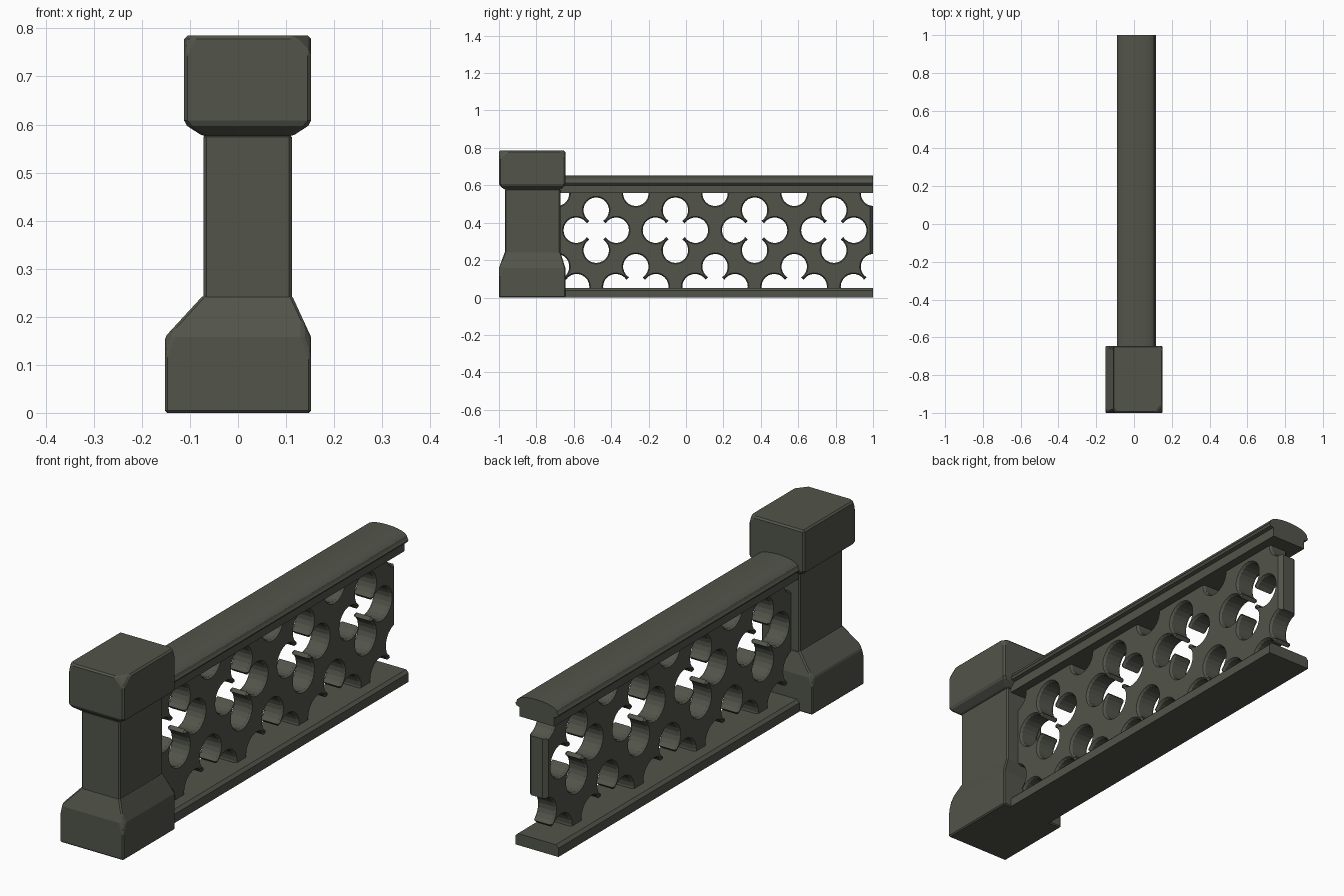
import bpy, bmesh, math
from mathutils import Vector

if "Cube" in bpy.data.objects:
    bpy.data.objects.remove(bpy.data.objects["Cube"])

stone = bpy.data.materials.new("dark olive stone")
stone.diffuse_color = (0.085, 0.09, 0.07, 1)
stone.use_nodes = True
stone.node_tree.nodes["Principled BSDF"].inputs["Base Color"].default_value = stone.diffuse_color


def finish(bm, name, bevel=0.0, smooth=False):
    bmesh.ops.recalc_face_normals(bm, faces=bm.faces)
    me = bpy.data.meshes.new(name)
    bm.to_mesh(me)
    bm.free()
    ob = bpy.data.objects.new(name, me)
    bpy.context.collection.objects.link(ob)
    me.materials.append(stone)
    if bevel:
        m = ob.modifiers.new("worn edges", 'BEVEL')
        m.width, m.segments, m.limit_method = bevel, 1, 'ANGLE'
        m.angle_limit = math.radians(25)
    if smooth:
        bpy.ops.object.select_all(action='DESELECT')
        ob.select_set(True)
        bpy.context.view_layer.objects.active = ob
        bpy.ops.object.shade_smooth_by_angle(angle=math.radians(30))
    return ob


def loft(bm, rings):
    """Skin a list of equal-length point rings and cap both ends."""
    vs = [[bm.verts.new(p) for p in r] for r in rings]
    n = len(vs[0])
    for a, b in zip(vs, vs[1:]):
        for i in range(n):
            bm.faces.new((a[i], a[(i + 1) % n], b[(i + 1) % n], b[i]))
    bm.faces.new(vs[0][::-1])
    bm.faces.new(vs[-1])


def rect_block(name, levels, bevel, chips=()):
    """Stack of rectangles (z, x0, x1, y0, y1), with planar chips knocked off."""
    bm = bmesh.new()
    loft(bm, [[(x0, y0, z), (x1, y0, z), (x1, y1, z), (x0, y1, z)]
              for z, x0, x1, y0, y1 in levels])
    for co, no in chips:
        geom = bm.verts[:] + bm.edges[:] + bm.faces[:]
        cut = bmesh.ops.bisect_plane(bm, geom=geom, plane_co=co, plane_no=Vector(no).normalized(),
                                     clear_outer=True)["geom_cut"]
        bmesh.ops.contextual_create(bm, geom=[e for e in cut if isinstance(e, bmesh.types.BMEdge)])
    return finish(bm, name, bevel)


# Post: base with sloped shoulders, off-centre shaft, flared cap
rect_block("post_base", [(0, -.152, .152, -1, -.645),
                         (.158, -.152, .152, -1, -.645),
                         (.245, -.072, .112, -.968, -.672)], .005,
           [((.145, -.993, .15), (1, -1, .35)), ((-.145, -.993, .15), (-1, -1, .4)),
            ((-.146, -.65, .15), (-1, 1, .4))])
rect_block("post_shaft", [(.235, -.072, .112, -.968, -.672),
                          (.58, -.072, .112, -.968, -.672)], .006)
rect_block("post_cap", [(.575, -.072, .112, -.968, -.672),
                        (.601, -.112, .152, -1, -.645),
                        (.785, -.112, .152, -1, -.645)], .007,
           [((.135, -.985, .775), (1, -.8, 1)), ((-.104, -.99, .78), (-1, -1, .5)),
            ((.143, -.655, .78), (1, 1, .7))])

# Hand rail: domed top over a narrower moulding
CX = 0.0125
profile = [(-.082, .558), (.082, .558), (.082, .598), (.097, .602), (.103, .612)]
for i in range(13):
    a = math.pi * i / 12
    profile.append((.098 * math.cos(a), .617 + .035 * math.sin(a) ** .8 if 0 < i < 12 else .617))
profile += [(-.103, .612), (-.097, .602), (-.082, .598)]
bm = bmesh.new()
loft(bm, [[(CX + x, y, z) for x, z in profile] for y in (-.67, 1)])
finish(bm, "hand_rail", smooth=True)

# Plinth under the tracery, with chamfered long edges
plinth = [(-.103, 0), (.103, 0), (.103, .038), (.091, .05), (-.091, .05), (-.103, .038)]
bm = bmesh.new()
loft(bm, [[(CX + x, y, z) for x, z in plinth] for y in (-.67, 1)])
finish(bm, "plinth")

# Tracery panel, with its free end chamfered
HALF = 0.044
outline = [(-HALF, -.69), (HALF, -.69), (HALF, .985), (HALF - .016, 1), (-HALF + .016, 1), (-HALF, .985)]
bm = bmesh.new()
loft(bm, [[(CX + x, y, z) for x, y in outline] for z in (.045, .565)])
panel = finish(bm, "tracery_panel")


def quatrefoil(cy, cz, x, grow):
    """Four round lobes joined by flat-tipped cusps, in a plane of constant x."""
    d, r, core = .107, .068 + grow, .062 + grow
    phi = math.acos((core ** 2 - d ** 2 - r ** 2) / (2 * d * r))
    pts = []
    for k in range(4):
        t = k * math.pi / 2
        for i in range(19):
            a = t + phi * (i / 9 - 1)
            pts.append((CX + x, cy + d * math.cos(t) + r * math.cos(a),
                        cz + d * math.sin(t) + r * math.sin(a)))
    return pts


# Cutter: quatrefoils on a staggered lattice, flared at both faces
bm = bmesh.new()
depths = [(-.1, .006), (-HALF, .006), (-HALF + .009, 0), (HALF - .009, 0), (HALF, .006), (.1, .006)]
PITCH = 0.4235
spots = [(-.48 + PITCH * i, .36) for i in range(4)]
spots += [(-.48 + PITCH * (i - .5), z) for i in range(5) for z in (.058, .664)]
for cy, cz in spots:
    loft(bm, [quatrefoil(cy, cz, x, g) for x, g in depths])
cutter = finish(bm, "tracery_cutter")
cutter.hide_render = True
cutter.hide_set(True)

cut = panel.modifiers.new("tracery", 'BOOLEAN')
cut.object, cut.operation, cut.solver = cutter, 'DIFFERENCE', 'EXACT'
cut.use_self = True
